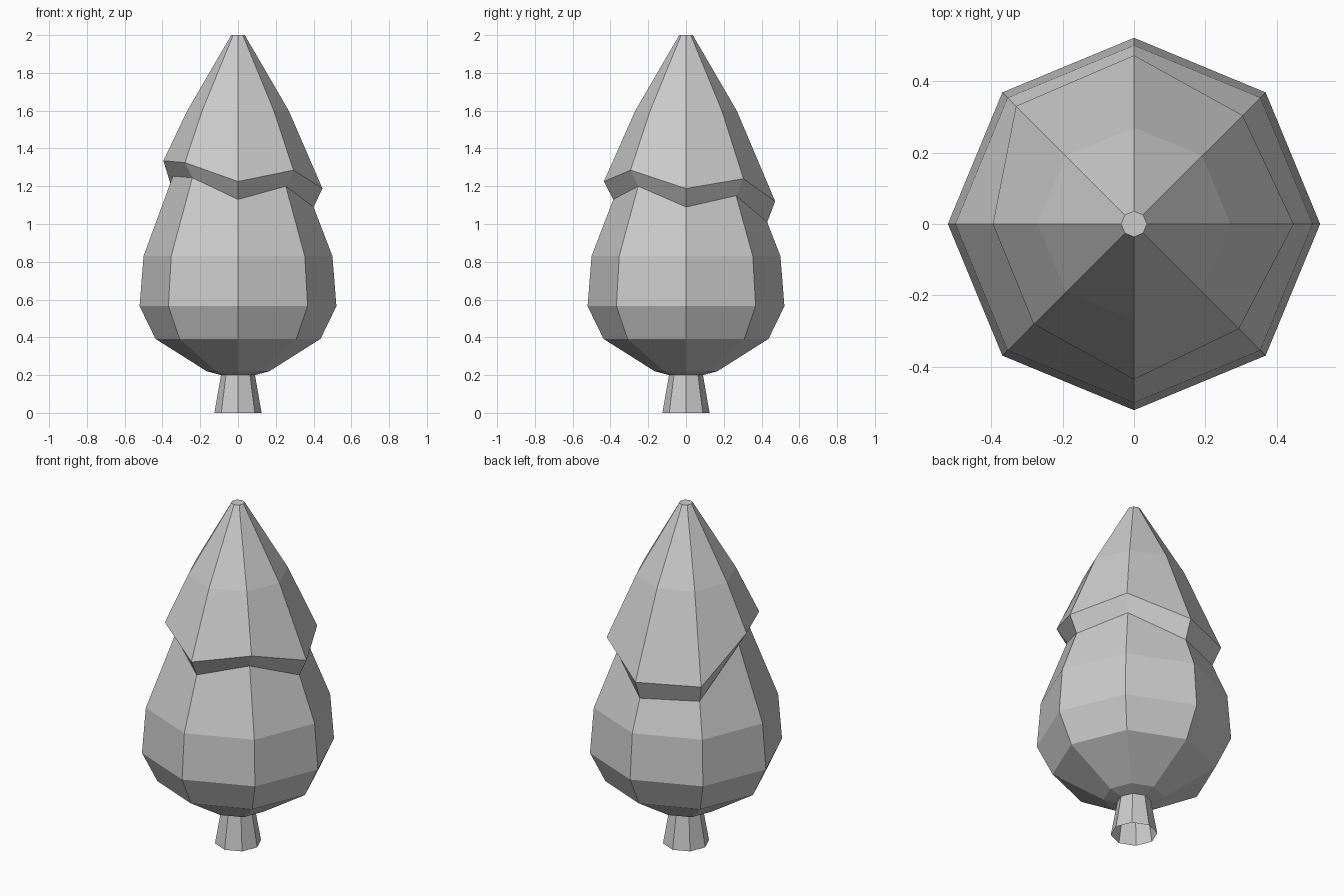
import bpy, bmesh
from math import cos, sin, pi

if "Cube" in bpy.data.objects:
    bpy.data.objects.remove(bpy.data.objects["Cube"])

SIDES = 8


def ring(radius, z):
    """Octagonal ring; radius and z may be a number or one value per corner."""
    rs = radius if isinstance(radius, list) else [radius] * SIDES
    zs = z if isinstance(z, list) else [z] * SIDES
    return [(r * cos(2 * pi * i / SIDES), r * sin(2 * pi * i / SIDES), h)
            for i, (r, h) in enumerate(zip(rs, zs))]


def loft(name, rings, cap_top=False):
    bm = bmesh.new()
    loops = [[bm.verts.new(p) for p in r] for r in rings]
    for a, b in zip(loops, loops[1:]):
        for i in range(SIDES):
            j = (i + 1) % SIDES
            bm.faces.new((a[i], a[j], b[j], b[i]))
    if cap_top:
        bm.faces.new(loops[-1])
    mesh = bpy.data.meshes.new(name)
    bm.to_mesh(mesh)
    bm.free()
    obj = bpy.data.objects.new(name, mesh)
    bpy.context.collection.objects.link(obj)
    return obj


# Trunk: flared, open at the bottom
loft("trunk", [ring(0.125, 0), ring(0.09, 0.2)])

# Slanted, zigzag rim between the two foliage tiers (corners from +x, anticlockwise)
rim_r = [0.447, 0.43, 0.472, 0.467, 0.395, 0.397, 0.435, 0.415]
rim_z = [1.188, 1.24, 1.12, 1.125, 1.335, 1.325, 1.225, 1.285]
neck_r = [0.40, 0.375, 0.43, 0.42, 0.345, 0.342, 0.385, 0.358]
neck_z = [1.09, 1.15, 1.01, 1.02, 1.253, 1.245, 1.13, 1.20]

# Foliage: bulging lower tier, overhanging rim and tapered crown
loft("foliage", [
    ring(0.09, 0.2), ring(0.165, 0.22), ring(0.437, 0.392), ring(0.521, 0.565),
    ring(0.5, 0.83), ring(neck_r, neck_z), ring(rim_r, rim_z),
    ring(0.27, 1.597), ring(0.036, 2.0),
], cap_top=True)
